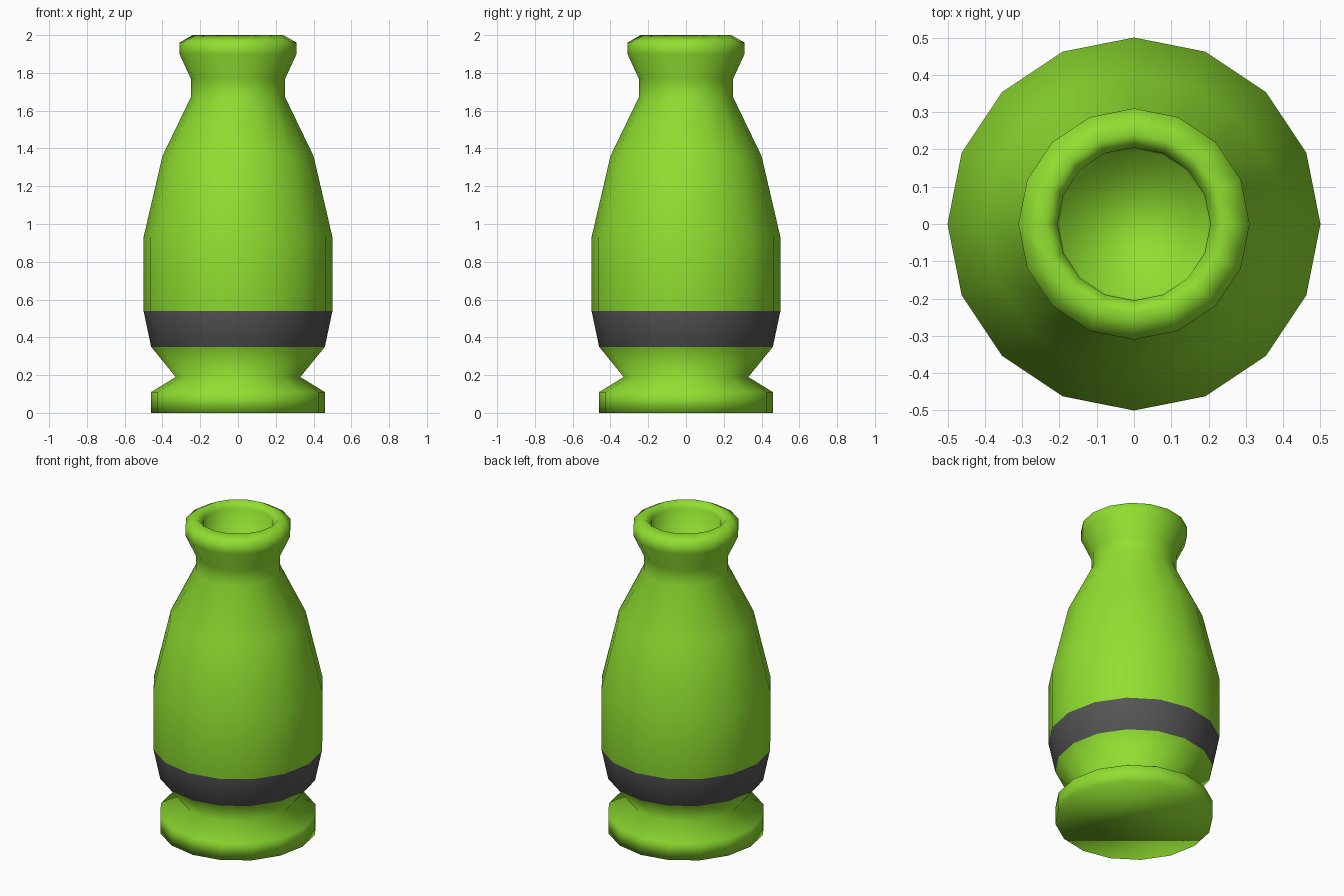
import bpy, bmesh
from math import cos, sin, pi

if "Cube" in bpy.data.objects:
    bpy.data.objects.remove(bpy.data.objects["Cube"])

SIDES = 16

# (radius, height) from the foot edge up, over the lip and down inside the neck
PROFILE = [(0.46, 0), (0.46, 0.11), (0.33, 0.19), (0.46, 0.35), (0.5, 0.54),
           (0.5, 0.93), (0.4, 1.36), (0.25, 1.67), (0.25, 1.77), (0.31, 1.90),
           (0.31, 1.96), (0.24, 2.0), (0.205, 1.96), (0.2, 1.70)]
BAND = 3  # profile segment painted dark


def material(name, color):
    m = bpy.data.materials.new(name)
    m.diffuse_color = (*color, 1)
    m.use_nodes = True
    m.node_tree.nodes["Principled BSDF"].inputs["Base Color"].default_value = m.diffuse_color
    return m


def lathe(name, profile, mats, band):
    bm = bmesh.new()
    rings = [[bm.verts.new((r * cos(2 * pi * i / SIDES), r * sin(2 * pi * i / SIDES), z))
              for i in range(SIDES)] for r, z in profile]
    for k in range(len(rings) - 1):
        a, b = rings[k], rings[k + 1]
        for i in range(SIDES):
            j = (i + 1) % SIDES
            f = bm.faces.new((a[i], a[j], b[j], b[i]))
            f.material_index = 1 if k == band else 0
    # closed foot and floor of the opening
    bm.faces.new(rings[0][::-1])
    bm.faces.new(rings[-1])
    for f in bm.faces:
        f.smooth = True
    me = bpy.data.meshes.new(name)
    bm.to_mesh(me)
    bm.free()
    for m in mats:
        me.materials.append(m)
    ob = bpy.data.objects.new(name, me)
    bpy.context.collection.objects.link(ob)
    return ob


green = material("green_glaze", (0.28, 0.74, 0.03))
dark = material("dark_band", (0.09, 0.09, 0.09))

# bottle body with its painted band
lathe("bottle", PROFILE, [green, dark], BAND)
